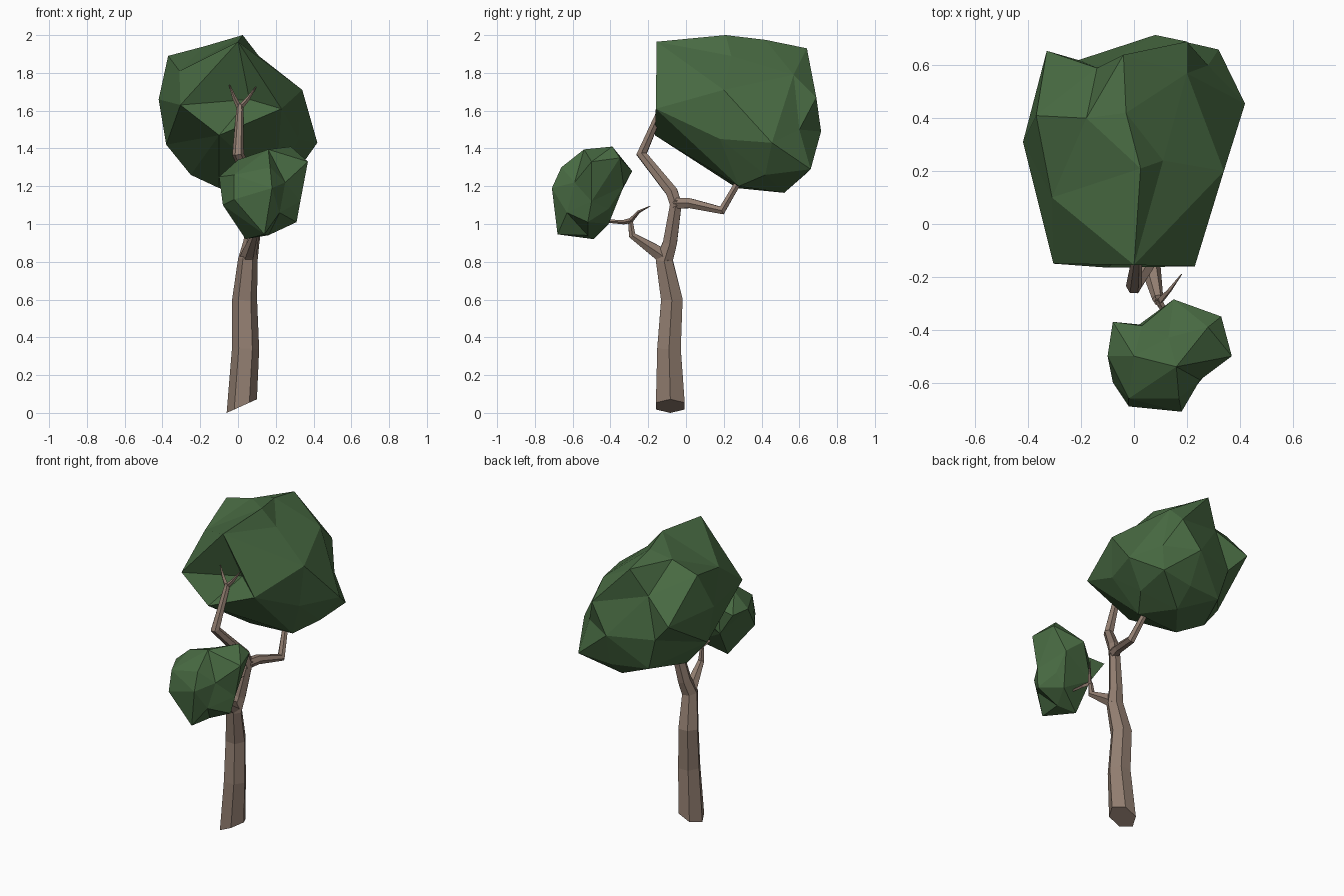
import bpy, bmesh, math
from mathutils import Vector


def material(name, rgb):
    m = bpy.data.materials.new(name)
    m.diffuse_color = (*rgb, 1)
    return m


BARK = material("bark", (0.29, 0.21, 0.165))
LEAF = material("leaf", (0.065, 0.145, 0.055))


def finish(bm, name, mat):
    bmesh.ops.recalc_face_normals(bm, faces=bm.faces[:])
    me = bpy.data.meshes.new(name)
    bm.to_mesh(me)
    bm.free()
    me.materials.append(mat)
    ob = bpy.data.objects.new(name, me)
    bpy.context.collection.objects.link(ob)


def limb(name, path, sides=6, start_normal=None):
    """Faceted tapering tube; path entries are x, y, z, radius."""
    pts = [Vector(p[:3]) for p in path]
    bm = bmesh.new()
    rings = []
    for i, p in enumerate(pts):
        a = (p - pts[i - 1]).normalized() if i else Vector()
        b = (pts[i + 1] - p).normalized() if i < len(pts) - 1 else Vector()
        t = (a + b).normalized()
        if i == 0 and start_normal:
            t = Vector(start_normal).normalized()
        u = (Vector((1, 0, 0)) - t * t.x).normalized()
        w = t.cross(u)
        r = path[i][3]
        rings.append([bm.verts.new(p + r * (u * math.cos(k * math.tau / sides)
                                            + w * math.sin(k * math.tau / sides)))
                      for k in range(sides)])
    for lo, hi in zip(rings, rings[1:]):
        for k in range(sides):
            j = (k + 1) % sides
            bm.faces.new((lo[k], lo[j], hi[j], hi[k]))
    bm.faces.new(rings[0])
    bm.faces.new(rings[-1])
    finish(bm, name, BARK)


def foliage(name, centre, pts):
    """Star-shaped clump: triangulate directions on a sphere, then push out."""
    c = Vector(centre)
    bm = bmesh.new()
    placed = [(bm.verts.new((Vector(p) - c).normalized()), Vector(p)) for p in pts]
    bmesh.ops.convex_hull(bm, input=bm.verts[:])
    for v, co in placed:
        if v.is_valid:
            v.co = co
    finish(bm, name, LEAF)


# trunk with slanted foot
limb("trunk", [(0.02, -0.083, 0.036, 0.088), (0.04, -0.09, 0.34, 0.072),
               (0.035, -0.075, 0.6, 0.066), (0.052, -0.115, 0.81, 0.052),
               (0.07, -0.085, 0.9, 0.043), (0.11, -0.05, 1.13, 0.034)],
     start_normal=(-0.41, 0, 0.91))

# main branches
limb("upper_branch", [(0.11, -0.05, 1.09, 0.035), (0.095, -0.075, 1.17, 0.036),
                      (0.0, -0.235, 1.37, 0.031), (0.01, -0.135, 1.6, 0.02),
                      (0.01, -0.125, 1.63, 0.015)])
limb("back_branch", [(0.11, -0.06, 1.11, 0.034), (0.13, 0.02, 1.11, 0.03),
                     (0.18, 0.19, 1.072, 0.026), (0.14, 0.3, 1.26, 0.018)])
limb("lower_branch", [(0.05, -0.1, 0.81, 0.045), (0.06, -0.15, 0.85, 0.04),
                      (0.09, -0.285, 0.94, 0.021), (0.09, -0.295, 1.02, 0.014)])

# twigs at the branch ends
for name, path in {
    "upper_left_twig": [(0.015, -0.13, 1.6, 0.016), (-0.02, -0.125, 1.67, 0.011), (-0.045, -0.12, 1.735, 0.003)],
    "upper_right_twig": [(0.005, -0.13, 1.61, 0.015), (0.05, -0.12, 1.66, 0.011), (0.095, -0.11, 1.725, 0.003)],
    "lower_front_twig": [(0.09, -0.285, 1.02, 0.014), (0.115, -0.33, 1.01, 0.012), (0.12, -0.42, 1.015, 0.008)],
    "lower_back_twig": [(0.09, -0.3, 1.01, 0.014), (0.135, -0.25, 1.065, 0.008), (0.18, -0.19, 1.095, 0.002)],
}.items():
    limb(name, path, 4)

# large crown, hollowed at the front around the upper twigs
foliage("large_foliage", (0, 0.25, 1.58), [
    (0, -0.155, 1.965), (0.23, -0.16, 1.61), (-0.1, -0.165, 1.47), (-0.305, -0.15, 1.63),
    (-0.31, 0.1, 1.81), (0.06, -0.04, 1.66),
    (0.025, 0.21, 2.0), (-0.03, 0.42, 1.975), (-0.04, 0.64, 1.93), (-0.18, 0.4, 1.94),
    (-0.37, 0.41, 1.89), (0.11, 0.24, 1.89),
    (0.34, 0.2, 1.71), (0.42, 0.455, 1.43), (0.3, 0.42, 1.26), (0.32, 0.18, 1.45),
    (0.32, 0.66, 1.29), (0.2, 0.57, 1.79), (0.2, 0.69, 1.67), (0.08, 0.715, 1.49),
    (0.1, 0.64, 1.27), (0.28, 0.6, 1.5), (-0.14, 0.59, 1.76),
    (-0.33, 0.655, 1.63), (-0.21, 0.62, 1.5), (-0.42, 0.31, 1.66), (-0.38, 0.32, 1.42),
    (-0.25, 0.35, 1.26), (-0.15, 0.6, 1.29),
    (-0.1, 0.27, 1.19), (0.1, 0.52, 1.165), (0.2, 0.28, 1.2)])

# small clump at the front
foliage("small_foliage", (0.13, -0.5, 1.17), [
    (0.16, -0.54, 1.395), (0.28, -0.39, 1.41), (0.13, -0.43, 1.36), (0.0, -0.5, 1.34),
    (0.37, -0.5, 1.33), (0.33, -0.35, 1.35), (0.15, -0.285, 1.28), (-0.08, -0.37, 1.25),
    (0.03, -0.385, 1.26), (-0.1, -0.5, 1.25), (-0.02, -0.66, 1.26), (0.17, -0.66, 1.3),
    (0.25, -0.59, 1.22), (0.18, -0.71, 1.19), (-0.02, -0.69, 1.13), (-0.08, -0.6, 1.1),
    (0.33, -0.5, 1.12), (0.25, -0.33, 1.2), (0.02, -0.38, 1.1), (0.26, -0.41, 1.08),
    (0.22, -0.63, 1.06), (0.14, -0.68, 0.945), (0.04, -0.49, 0.92), (0.16, -0.52, 0.94),
    (0.31, -0.52, 1.01), (0.2, -0.41, 1.0)])
